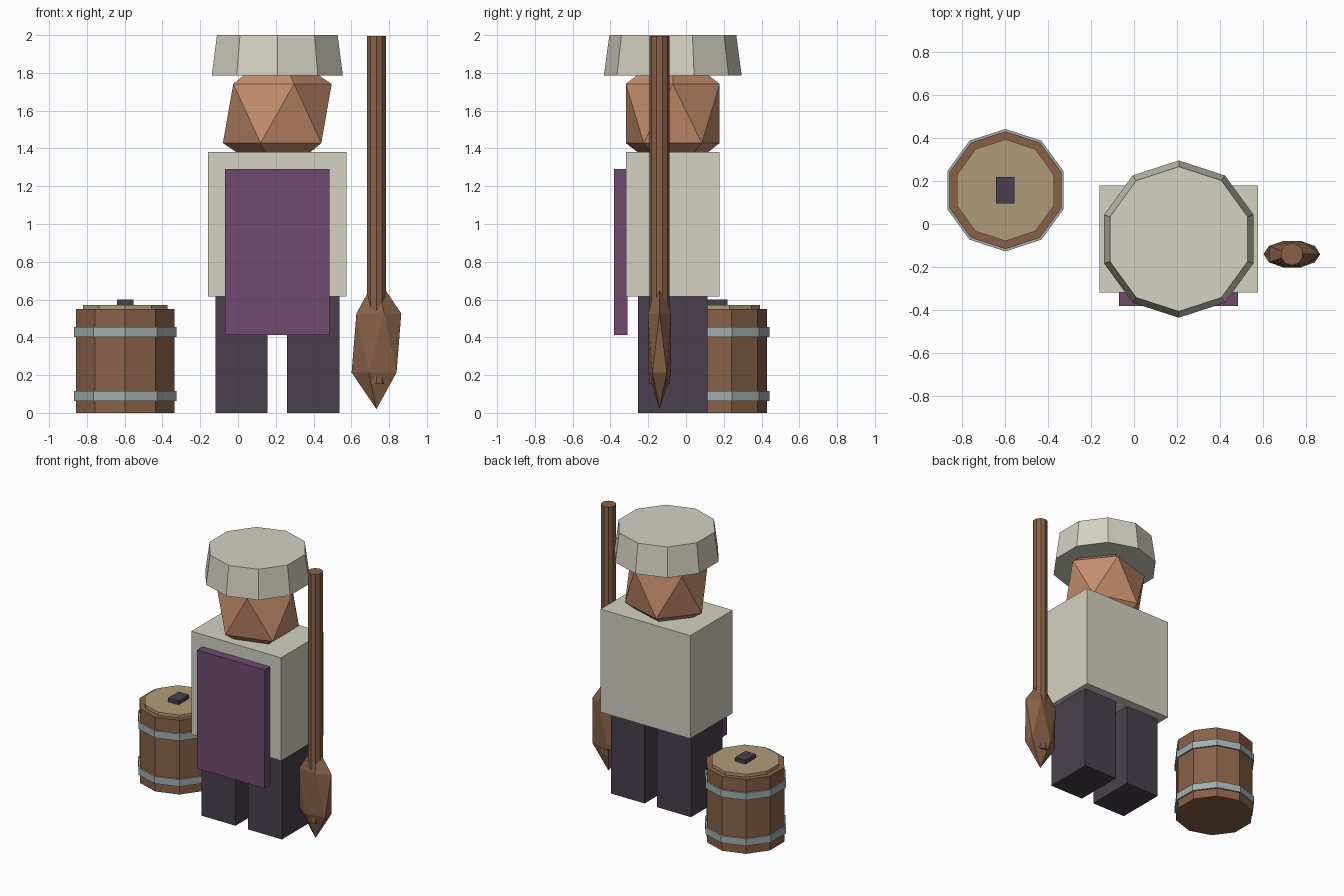
import bpy
import bmesh
from mathutils import Matrix, Vector

if "Cube" in bpy.data.objects:
    bpy.data.objects.remove(bpy.data.objects["Cube"])


def lin(c):
    c /= 255
    return c / 12.92 if c <= 0.04045 else ((c + 0.055) / 1.055) ** 2.4


def material(name, r, g, b):
    m = bpy.data.materials.new(name)
    m.diffuse_color = (lin(r), lin(g), lin(b), 1)
    m.use_nodes = True
    m.node_tree.nodes["Principled BSDF"].inputs["Base Color"].default_value = m.diffuse_color
    return m


CREAM = material("cream cloth", 212, 210, 194)
SKIN = material("skin", 198, 142, 108)
PURPLE = material("purple cloth", 112, 74, 112)
DARK = material("dark cloth", 72, 64, 76)
WOOD = material("brown wood", 136, 97, 71)
TAN = material("pale wood", 176, 156, 120)
STEEL = material("grey metal", 162, 175, 175)


def finish(name, bm, mat):
    me = bpy.data.meshes.new(name)
    bm.to_mesh(me)
    bm.free()
    me.materials.append(mat)
    ob = bpy.data.objects.new(name, me)
    bpy.context.collection.objects.link(ob)
    return ob


def box(name, lo, hi, mat):
    lo, hi = Vector(lo), Vector(hi)
    bm = bmesh.new()
    bmesh.ops.create_cube(bm, size=1, matrix=Matrix.LocRotScale((lo + hi) / 2, None, hi - lo))
    return finish(name, bm, mat)


def drum(name, x, y, z0, z1, r0, r1, mat, sides=10):
    # vertices point along +y and -y
    bm = bmesh.new()
    place = Matrix.Translation((x, y, (z0 + z1) / 2)) @ Matrix.Rotation(1.5707963, 4, 'Z')
    bmesh.ops.create_cone(bm, cap_ends=True, segments=sides, radius1=r0, radius2=r1,
                          depth=z1 - z0, matrix=place)
    # make sure a corner, not a flat, faces the front
    ys = [v.co.y for v in bm.verts]
    if max(ys) - y < max(r0, r1) * 0.99:
        bmesh.ops.rotate(bm, verts=bm.verts, cent=(x, y, 0),
                         matrix=Matrix.Rotation(3.14159265 / sides, 3, 'Z'))
    return finish(name, bm, mat)


def gem(name, centre, radii, mat):
    bm = bmesh.new()
    bmesh.ops.create_icosphere(bm, subdivisions=1, radius=1,
                               matrix=Matrix.LocRotScale(Vector(centre), None, Vector(radii)))
    return finish(name, bm, mat)


# Figure
X, Y = 0.208, -0.07
for side, x0 in (("left", -0.12), ("right", 0.26)):
    box(side + "_leg", (x0, -0.253, 0), (x0 + 0.277, 0.113, 0.62), DARK)
box("torso", (-0.16, -0.317, 0.617), (0.575, 0.178, 1.38), CREAM)
box("apron", (-0.07, -0.38, 0.412), (0.484, -0.31, 1.29), PURPLE)
gem("head", (X, Y, 1.585), (0.322, 0.292, 0.35), SKIN)
drum("hat", X, Y, 1.785, 2.0, 0.365, 0.336, CREAM)

# Paddle
PX, PY = 0.733, -0.14
drum("paddle_shaft", PX, PY, 0.152, 1.995, 0.052, 0.052, WOOD)
gem("paddle_blade", (PX, PY, 0.37), (0.147, 0.072, 0.35), WOOD)

# Barrel
BX, BY = -0.597, 0.157
drum("barrel_body", BX, BY, 0, 0.55, 0.273, 0.273, WOOD)
for name, z in (("lower_hoop", 0.063), ("upper_hoop", 0.402)):
    drum(name, BX, BY, z, z + 0.052, 0.284, 0.284, STEEL)
drum("barrel_lid", BX, BY, 0.54, 0.572, 0.236, 0.236, TAN)
box("lid_handle", (BX - 0.043, BY - 0.062, 0.56), (BX + 0.043, BY + 0.062, 0.6), DARK)
